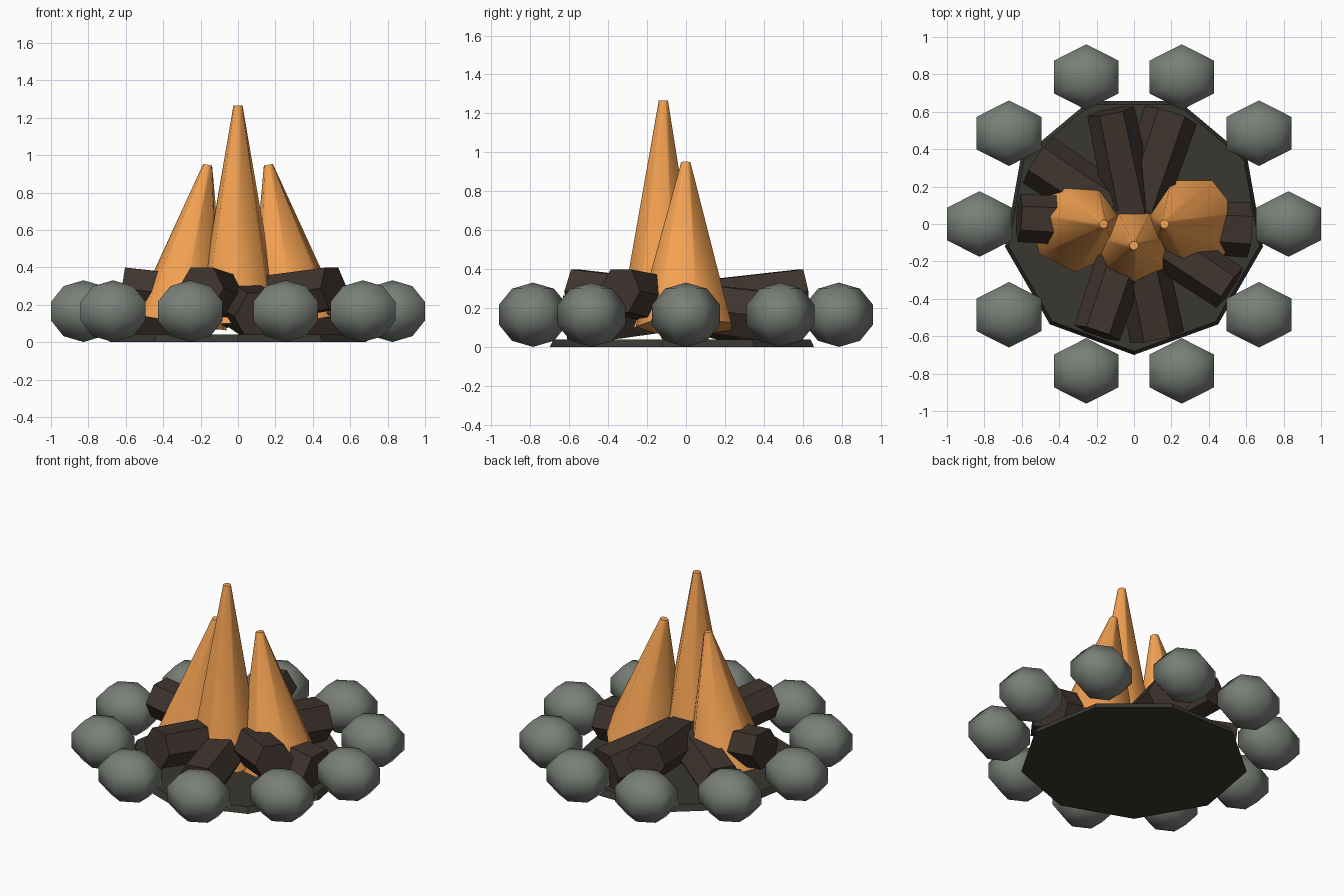
import bpy, bmesh
from math import cos, sin, pi, radians
from mathutils import Matrix

if "Cube" in bpy.data.objects:
    bpy.data.objects.remove(bpy.data.objects["Cube"])


def material(name, rgb):
    m = bpy.data.materials.new(name)
    m.diffuse_color = (*rgb, 1)
    m.use_nodes = True
    m.node_tree.nodes["Principled BSDF"].inputs["Base Color"].default_value = m.diffuse_color
    return m


STONE = material("stone_grey", (0.19, 0.21, 0.185))
WOOD = material("charred_wood", (0.05, 0.034, 0.027))
ASH = material("ash", (0.04, 0.038, 0.031))
FIRE = material("fire_orange", (0.9, 0.36, 0.085))


def lathe(name, profile, sides, phase, matrix, mat, smooth=None):
    """Closed solid from (z, radius) rings; phase is the angle of the first corner."""
    bm = bmesh.new()
    rings = []
    for z, r in profile:
        rings.append([bm.verts.new((r * cos(phase + 2 * pi * i / sides),
                                    r * sin(phase + 2 * pi * i / sides), z))
                      for i in range(sides)])
    for a, b in zip(rings, rings[1:]):
        for i in range(sides):
            j = (i + 1) % sides
            bm.faces.new((a[i], a[j], b[j], b[i]))
    if profile[0][1] > 0:
        bm.faces.new(rings[0][::-1])
        bm.faces.new(rings[-1])
    bmesh.ops.remove_doubles(bm, verts=bm.verts[:], dist=1e-5)
    bmesh.ops.recalc_face_normals(bm, faces=bm.faces[:])
    me = bpy.data.meshes.new(name)
    bm.to_mesh(me)
    bm.free()
    ob = bpy.data.objects.new(name, me)
    bpy.context.collection.objects.link(ob)
    ob.matrix_world = matrix
    me.materials.append(mat)
    if smooth:
        bpy.ops.object.select_all(action='DESELECT')
        ob.select_set(True)
        bpy.context.view_layer.objects.active = ob
        bpy.ops.object.shade_smooth_by_angle(angle=radians(smooth))
    return ob


# Ash bed: nine-sided disc
lathe("ash_bed", [(0, 0.70), (0.04, 0.68)], 9, -pi / 2, Matrix(), ASH)

# Ring of ten flattened six-sided stones
ball = [(-cos(pi * k / 5), sin(pi * k / 5) if 0 < k < 5 else 0) for k in range(6)]
for i in range(10):
    a = 2 * pi * i / 10
    m = (Matrix.Translation((0.826 * cos(a), 0.826 * sin(a), 0.166))
         @ Matrix.Diagonal((0.21, 0.184, 0.165, 1)))
    lathe(f"stone_{i + 1}", ball, 6, pi / 2, m, STONE, 75)

# Four tapered logs crossing at the centre, thin end raised
for i, deg in enumerate((177, 101.6, -33.7, 251.3)):
    m = (Matrix.Translation((0, 0, 0.213))
         @ Matrix.Rotation(radians(deg), 4, 'Z')
         @ Matrix.Rotation(radians(90 - 7), 4, 'Y'))
    lathe(f"log_{i + 1}", [(-0.62, 0.147), (0.62, 0.128)], 6, pi / 2, m, WOOD)

# Tall front flame
lathe("front_flame", [(0, 0.23), (1.165, 0.025)], 7, -pi / 2,
      Matrix.Translation((0, -0.115, 0.1)), FIRE, 60)

# Two shorter side flames leaning inwards
for side, name in ((-1, "left_flame"), (1, "right_flame")):
    m = (Matrix.Translation((side * 0.308, 0, 0.105))
         @ Matrix.Rotation(radians(-side * 9.8), 4, 'Y'))
    lathe(name, [(0, 0.258), (0.856, 0.025)], 7, -pi / 2, m, FIRE, 60)
